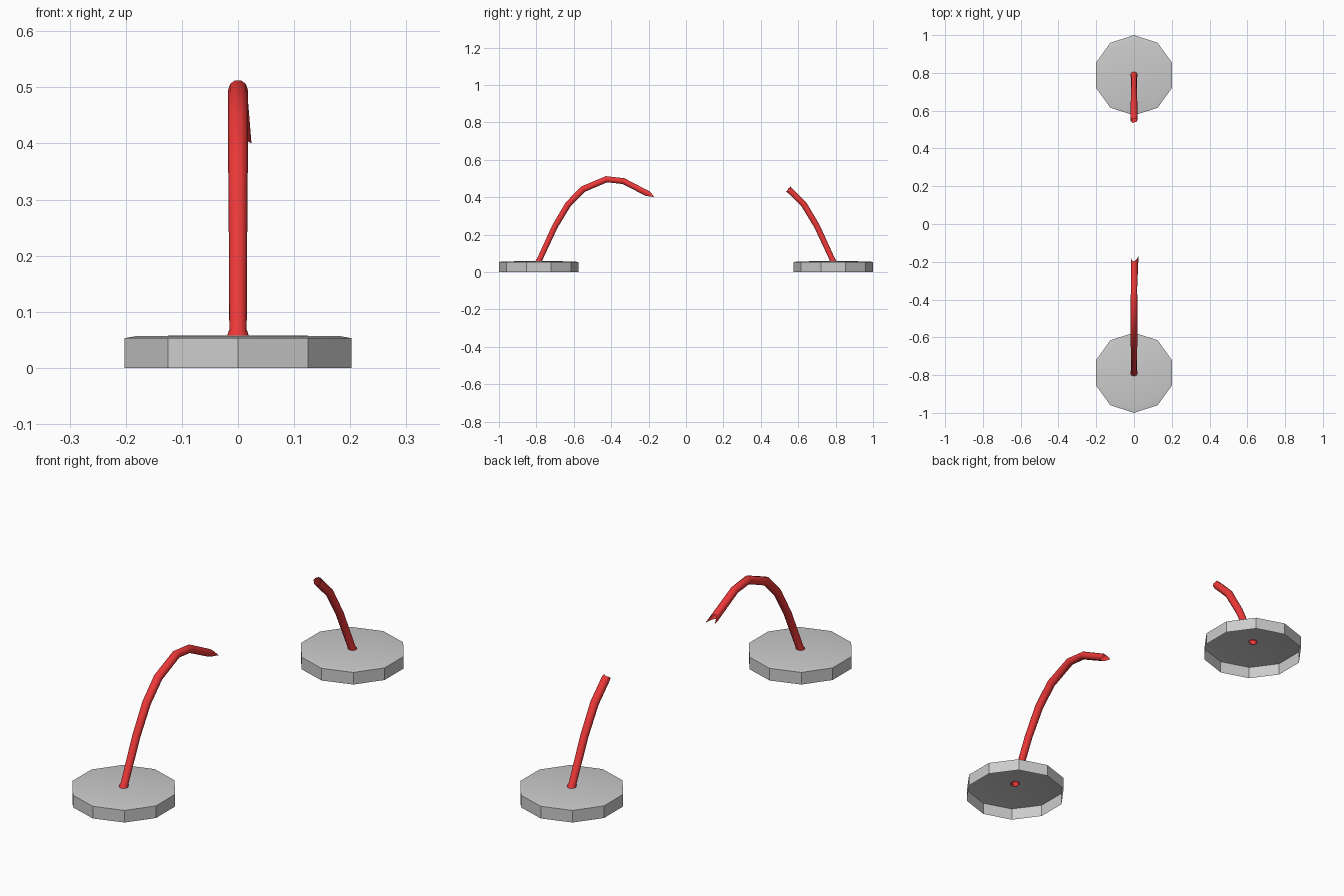
import bpy, bmesh, math
from mathutils import Vector

if "Cube" in bpy.data.objects:
    bpy.data.objects.remove(bpy.data.objects["Cube"])

red = bpy.data.materials.new("red_paint")
red.diffuse_color = (0.85, 0.04, 0.04, 1)
red.use_nodes = True
red.node_tree.nodes["Principled BSDF"].inputs["Base Color"].default_value = red.diffuse_color
SIDES = 10


def loft(name, rings, angle, mat=None):
    """Skin a list of vertex rings into an open shell."""
    bm = bmesh.new()
    rows = [[bm.verts.new(p) for p in ring] for ring in rings]
    for a, b in zip(rows, rows[1:]):
        for i in range(SIDES):
            j = (i + 1) % SIDES
            bm.faces.new((a[i], a[j], b[j], b[i]))
    me = bpy.data.meshes.new(name)
    bm.to_mesh(me)
    bm.free()
    ob = bpy.data.objects.new(name, me)
    bpy.context.collection.objects.link(ob)
    if mat:
        me.materials.append(mat)
    bpy.ops.object.select_all(action='DESELECT')
    ob.select_set(True)
    bpy.context.view_layer.objects.active = ob
    bpy.ops.object.shade_smooth_by_angle(angle=math.radians(angle))
    return ob


def base(name, y):
    """Ten-sided hollow foot, open below, with a hole for the pipe."""
    rings = []
    for r, z in ((0.2125, 0), (0.2125, 0.053), (0.19, 0.057), (0.017, 0.058)):
        rings.append([(r * math.cos(i * math.tau / 10 + math.pi / 2),
                       y + r * math.sin(i * math.tau / 10 + math.pi / 2), z)
                      for i in range(SIDES)])
    loft(name, rings, 30)


def pipe(name, path, tear, flare):
    """Bent pipe along (y, z, radius), with a torn open end."""
    pts = [Vector((0, y, z)) for y, z, r in path]
    rings = []
    for k, p in enumerate(pts):
        t = (pts[min(k + 1, len(pts) - 1)] - pts[max(k - 1, 0)]).normalized()
        if k < 2:
            t = Vector((0, 0, 1))          # level where it meets the base
        side = Vector((1, 0, 0))
        up = t.cross(side)
        last = k == len(pts) - 1
        ring = []
        for i in range(SIDES):
            a = i * math.tau / SIDES
            r = path[k][2] + (flare[i] if last else 0)
            v = p + side * (r * math.cos(a)) + up * (r * math.sin(a))
            ring.append(v + t * tear[i] if last else v)
        # keep outward winding: side, up, t are right-handed when up = t x side
        rings.append(ring)
    loft(name, rings, 60, red)


# Feet
base("front_base", -0.7875)
base("back_base", 0.7875)

# Long front pipe, arching over and split into two prongs at its end
pipe("front_pipe",
     [(-0.79, 0.053, 0.0185), (-0.787, 0.06, 0.0185), (-0.782, 0.068, 0.0155),
      (-0.70, 0.245, 0.0165), (-0.63, 0.362, 0.0175), (-0.55, 0.443, 0.018),
      (-0.425, 0.496, 0.0175), (-0.335, 0.486, 0.017), (-0.205, 0.419, 0.016)],
     [0.040, 0.010, 0.0, 0.0, 0.012, 0.034, 0.012, 0.0, 0.004, 0.016],
     [0.008, 0.002, 0, 0, 0, 0, 0, 0, 0, 0.003])

# Short back pipe, broken off earlier
pipe("back_pipe",
     [(0.79, 0.053, 0.0185), (0.787, 0.06, 0.0185), (0.782, 0.068, 0.0155),
      (0.70, 0.245, 0.0165), (0.63, 0.362, 0.0175), (0.55, 0.441, 0.0175)],
     [0.004, 0.0, 0.008, 0.002, 0.004, 0.006, 0.0, 0.006, -0.002, 0.002],
     [0] * 10)
